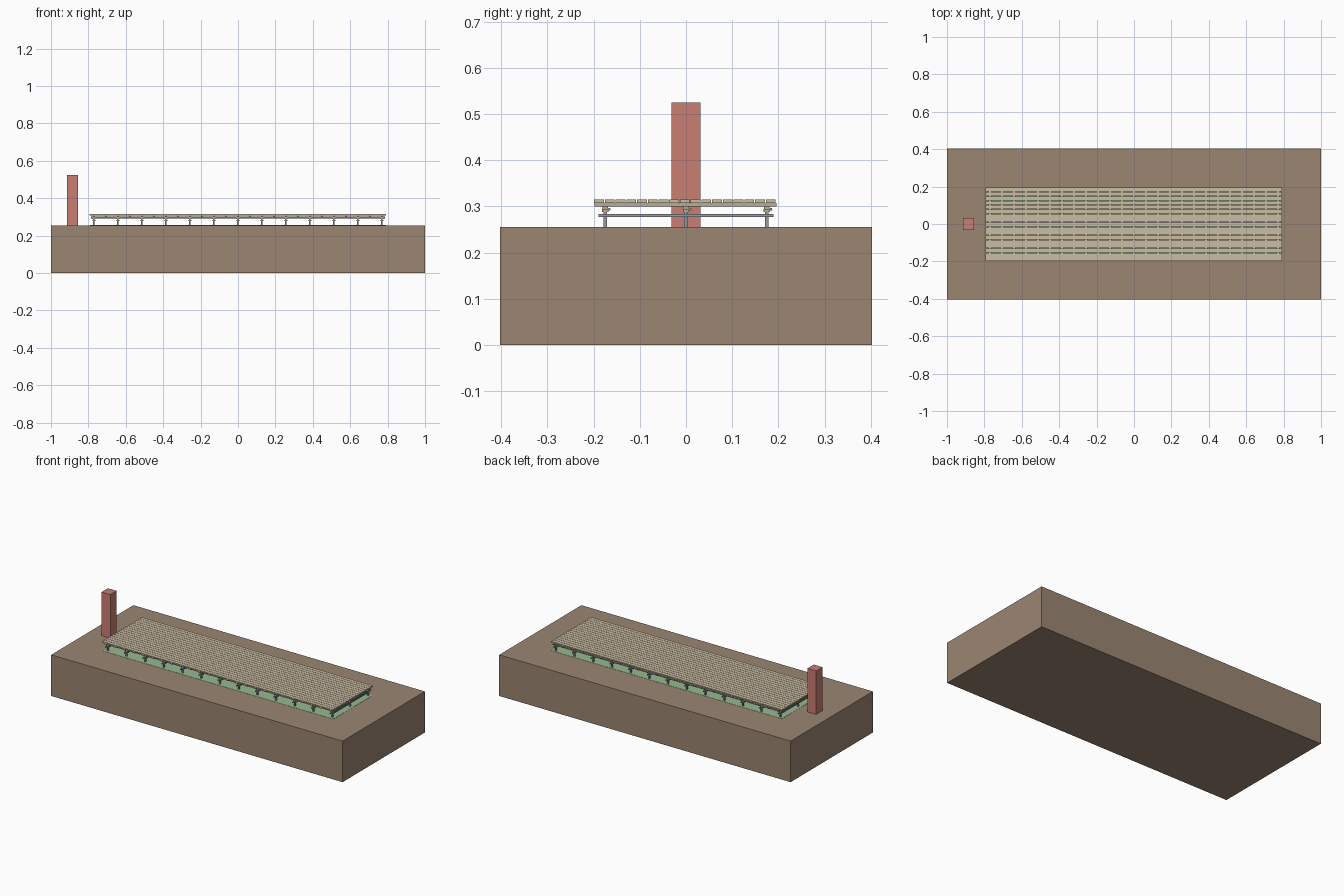
import bpy, bmesh, math
from mathutils import Matrix, Vector

if "Cube" in bpy.data.objects:
    bpy.data.objects.remove(bpy.data.objects["Cube"])


def material(name, rgb):
    m = bpy.data.materials.new(name)
    lin = [(c / 255 / 12.92) if c < 11 else ((c / 255 + 0.055) / 1.055) ** 2.4 for c in rgb]
    m.diffuse_color = (*lin, 1)
    m.use_nodes = True
    m.node_tree.nodes["Principled BSDF"].inputs["Base Color"].default_value = m.diffuse_color
    return m


EARTH = material("earth brown", (155, 134, 114))
BRICK = material("brick red", (201, 126, 115))
WOOD = material("pale wood", (203, 190, 163))
BEAM = material("beam tan", (188, 174, 146))
METAL = material("steel grey", (150, 156, 158))
GREEN = material("sheet green", (150, 185, 145))


def finish(name, bm, mat):
    mesh = bpy.data.meshes.new(name)
    bm.to_mesh(mesh)
    bm.free()
    mesh.materials.append(mat)
    ob = bpy.data.objects.new(name, mesh)
    bpy.context.collection.objects.link(ob)
    return ob


def boxes(name, mat, spans):
    """One object made of boxes given as (x0, x1, y0, y1, z0, z1)."""
    bm = bmesh.new()
    for x0, x1, y0, y1, z0, z1 in spans:
        centre = Vector((x0 + x1, y0 + y1, z0 + z1)) / 2
        size = Matrix.Diagonal((x1 - x0, y1 - y0, z1 - z0, 1))
        bmesh.ops.create_cube(bm, size=1, matrix=Matrix.Translation(centre) @ size)
    return finish(name, bm, mat)


GROUND = 0.255
post_x = [-0.77 + i * 0.1283 for i in range(13)]
joist_x = [-0.77 + i * 0.06415 for i in range(25)]
rows = (-0.175, 0.0, 0.175)

# Ground block, chimney pillar and the sheet laid under the deck
boxes("ground_block", EARTH, [(-1, 1, -0.403, 0.403, 0, GROUND)])
boxes("pillar", BRICK, [(-0.915, -0.855, -0.031, 0.031, GROUND, 0.525)])
boxes("ground_sheet", GREEN, [(-0.79, 0.79, -0.195, 0.19, GROUND, GROUND + 0.001)])

# Square posts in three rows
boxes("posts", METAL, [(x - 0.004, x + 0.004, y - 0.004, y + 0.004, GROUND, 0.292)
                       for x in post_x for y in rows])

# Paired cross rails clamped to each line of posts
boxes("cross_rails", METAL, [(x + s * 0.006 - 0.002, x + s * 0.006 + 0.002, -0.19, 0.19, 0.277, 0.284)
                             for x in post_x for s in (-1, 1)])

# Post heads carrying the long beams
boxes("post_heads", BEAM, [(x - 0.007, x + 0.007, y - 0.007, y + 0.007, 0.288, 0.294)
                           for x in post_x for y in rows])
boxes("long_beams", BEAM, [(-0.785, 0.785, y - 0.006, y + 0.006, 0.293, 0.301) for y in rows])

# Slim pipes beside the beams
bm = bmesh.new()
for y in rows:
    spin = Matrix.Translation((0, y + 0.009, 0.294)) @ Matrix.Rotation(math.pi / 2, 4, 'Y')
    bmesh.ops.create_cone(bm, cap_ends=True, segments=10, radius1=0.003, radius2=0.003,
                          depth=1.57, matrix=spin)
pipes = finish("pipes", bm, METAL)
for p in pipes.data.polygons:
    p.use_smooth = len(p.vertices) == 4

# Joists across the deck and boards along it
boxes("joists", BEAM, [(x - 0.006, x + 0.006, -0.198, 0.196, 0.300, 0.308) for x in joist_x])
pitch = 0.395 / 17
boxes("deck_boards", WOOD, [(-0.795, 0.79, -0.199 + i * pitch, -0.199 + (i + 1) * pitch - 0.002,
                             0.308, 0.315) for i in range(17)])
